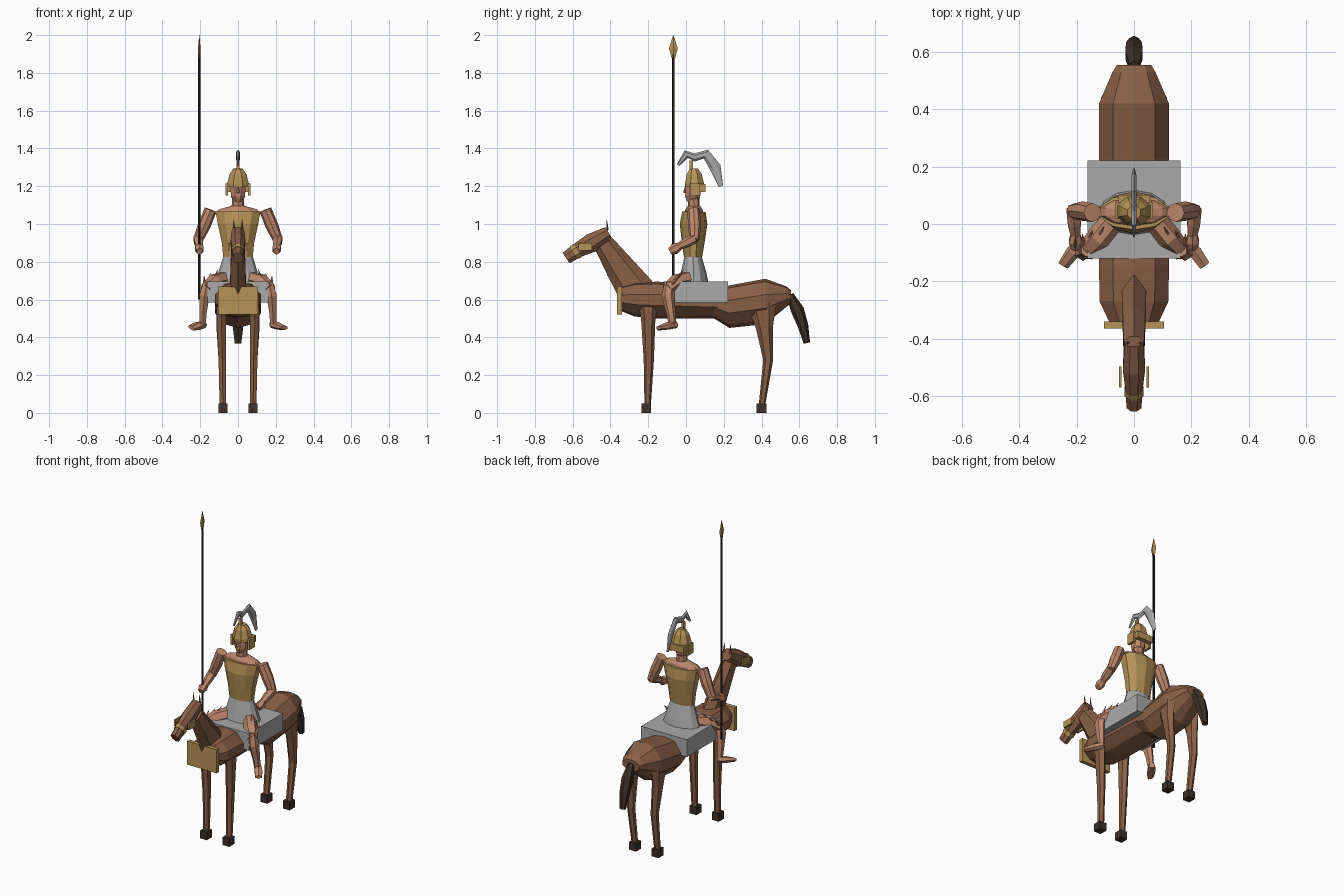
import bpy, bmesh, math
from mathutils import Vector


def material(name, rgb):
    m = bpy.data.materials.new(name)
    m.diffuse_color = (*rgb, 1)
    return m


BROWN = material("horse_brown", (0.25, 0.115, 0.062))
GOLD = material("bronze_gold", (0.47, 0.29, 0.095))
SKIN = material("skin", (0.52, 0.245, 0.15))
GREY = material("cloth_grey", (0.40, 0.40, 0.40))
DARK = material("dark_hair", (0.047, 0.031, 0.023))
SHAFT = material("shaft_black", (0.022, 0.016, 0.013))


def make(name, bm, mat):
    bmesh.ops.recalc_face_normals(bm, faces=bm.faces)
    me = bpy.data.meshes.new(name)
    bm.to_mesh(me)
    bm.free()
    me.materials.append(mat)
    ob = bpy.data.objects.new(name, me)
    bpy.context.collection.objects.link(ob)
    return ob


def loft(name, rings, mat):
    """Skin equal-length rings of points and cap both ends."""
    bm = bmesh.new()
    vs = [[bm.verts.new(p) for p in r] for r in rings]
    n = len(vs[0])
    for a, b in zip(vs, vs[1:]):
        for i in range(n):
            j = (i + 1) % n
            bm.faces.new((a[i], a[j], b[j], b[i]))
    bm.faces.new(vs[0])
    bm.faces.new(vs[-1])
    return make(name, bm, mat)


def limb(name, sections, mat, sides=6, side=1, ref=(1, 0, 0), phase=90):
    """Tapered tube; each section is (x, y, z, radius along ref, other radius)."""
    pts = [Vector((s[0] * side, s[1], s[2])) for s in sections]
    ref = Vector(ref)
    rings = []
    for i, p in enumerate(pts):
        t = (pts[min(i + 1, len(pts) - 1)] - pts[max(i - 1, 0)]).normalized()
        u = (ref - t * ref.dot(t)).normalized()
        v = t.cross(u)
        ring = []
        for k in range(sides):
            a = math.radians(phase) + 2 * math.pi * k / sides
            ring.append(p + u * sections[i][3] * math.cos(a) + v * sections[i][4] * math.sin(a))
        rings.append(ring)
    return loft(name, rings, mat)


def box(name, lo, hi, mat):
    bm = bmesh.new()
    bmesh.ops.create_cube(bm, size=1)
    for v in bm.verts:
        v.co = [(l + h) / 2 + c * (h - l) for l, h, c in zip(lo, hi, v.co)]
    return make(name, bm, mat)


def side_box(name, side, lo, hi, mat):
    xs = sorted((lo[0] * side, hi[0] * side))
    return box(name, (xs[0], *lo[1:]), (xs[1], *hi[1:]), mat)


def barrel(name, stations, mat):
    """Ridged body sections along y: (y, bottom, top, half width)."""
    rings = []
    for y, b, t, w in stations:
        h = t - b
        half = [(0.6 * w, t - 0.06 * h), (w, t - 0.35 * h), (w, b + 0.35 * h), (0.55 * w, b + 0.08 * h)]
        rings.append([(0, y, t)] + [(x, y, z) for x, z in half] + [(0, y, b)]
                     + [(-x, y, z) for x, z in reversed(half)])
    return loft(name, rings, mat)


# Horse body
barrel("horse_forequarters", [(-0.345, 0.54, 0.67, 0.085), (-0.27, 0.51, 0.69, 0.12),
                              (-0.15, 0.50, 0.695, 0.122), (0.22, 0.50, 0.665, 0.115)], BROWN)
barrel("horse_hindquarters", [(0.14, 0.505, 0.66, 0.112), (0.23, 0.45, 0.675, 0.122),
                              (0.42, 0.47, 0.71, 0.122), (0.53, 0.56, 0.67, 0.075),
                              (0.555, 0.58, 0.65, 0.06)], BROWN)
limb("horse_neck", [(0, -0.26, 0.64, 0.05, 0.10), (0, -0.35, 0.77, 0.045, 0.078),
                    (0, -0.435, 0.895, 0.042, 0.055)], BROWN)
limb("horse_head", [(0, -0.41, 0.955, 0.036, 0.036), (0, -0.50, 0.90, 0.042, 0.055),
                    (0, -0.575, 0.86, 0.032, 0.042), (0, -0.635, 0.82, 0.028, 0.036)],
     BROWN, sides=8, phase=22.5)
limb("noseband", [(0, -0.575, 0.86, 0.036, 0.045), (0, -0.593, 0.848, 0.035, 0.043)],
     GOLD, sides=8, phase=22.5)
limb("horse_tail", [(0, 0.55, 0.625, 0.02, 0.02), (0, 0.59, 0.545, 0.035, 0.035),
                    (0, 0.62, 0.46, 0.032, 0.028), (0, 0.64, 0.37, 0.02, 0.017)], DARK)
box("chest_plate", (-0.105, -0.365, 0.52), (0.105, -0.34, 0.67), GOLD)
box("saddle_blanket", (-0.162, -0.12, 0.585), (0.162, 0.222, 0.695), GREY)

for s, tag in ((1, "left"), (-1, "right")):
    # Horse legs, hooves, ears and cheek plates
    limb(f"horse_front_leg_{tag}", [(0.088, -0.20, 0.60, 0.03, 0.055), (0.088, -0.20, 0.50, 0.028, 0.038),
                                    (0.083, -0.197, 0.28, 0.023, 0.027), (0.08, -0.203, 0.04, 0.02, 0.017)],
         BROWN, side=s)
    limb(f"horse_hind_leg_{tag}", [(0.09, 0.40, 0.58, 0.03, 0.08), (0.09, 0.415, 0.46, 0.028, 0.047),
                                   (0.083, 0.435, 0.28, 0.023, 0.026), (0.08, 0.402, 0.04, 0.02, 0.017)],
         BROWN, side=s)
    for y, end in ((-0.21, "front"), (0.40, "hind")):
        side_box(f"{end}_hoof_{tag}", s, (0.055, y - 0.026, 0), (0.103, y + 0.026, 0.05), DARK)
    limb(f"horse_ear_{tag}", [(0.022, -0.415, 0.965, 0.008, 0.006), (0.022, -0.42, 1.025, 0.001, 0.001)],
         BROWN, sides=4, side=s)
    side_box(f"cheek_plate_{tag}", s, (0.043, -0.57, 0.86), (0.053, -0.498, 0.90), GOLD)

    # Rider arms
    limb(f"upper_arm_{tag}", [(0.145, 0.04, 1.075, 0.033, 0.033), (0.18, 0.045, 0.99, 0.034, 0.034),
                              (0.212, 0.045, 0.915, 0.026, 0.026)], SKIN, sides=8, side=s)
    limb(f"forearm_{tag}", [(0.212, 0.05, 0.925, 0.027, 0.027), (0.208, 0.0, 0.90, 0.026, 0.026),
                            (0.203, -0.045, 0.877, 0.018, 0.018)], SKIN, side=s)
    limb(f"hand_{tag}", [(0.203, -0.035, 0.882, 0.018, 0.022), (0.205, -0.06, 0.868, 0.026, 0.03),
                         (0.203, -0.085, 0.855, 0.018, 0.02)], SKIN, side=s)

    # Rider legs
    limb(f"thigh_{tag}", [(0.06, 0.03, 0.71, 0.045, 0.04), (0.125, -0.05, 0.695, 0.042, 0.042),
                          (0.172, -0.10, 0.655, 0.03, 0.034)], SKIN, side=s, ref=(0, 0, 1))
    limb(f"shin_{tag}", [(0.165, -0.09, 0.69, 0.022, 0.025), (0.178, -0.095, 0.62, 0.031, 0.034),
                         (0.185, -0.08, 0.53, 0.022, 0.025), (0.187, -0.07, 0.46, 0.018, 0.02)], SKIN, side=s)
    limb(f"foot_{tag}", [(0.18, -0.055, 0.468, 0.02, 0.02), (0.215, -0.10, 0.46, 0.026, 0.02),
                         (0.247, -0.145, 0.45, 0.022, 0.011)], SKIN, side=s, ref=(1, 0.8, 0))
    # Pointed folds around the thigh
    for k, (bx, by, tx, ty, tz) in enumerate(((0.15, -0.09, 0.105, -0.01, 0.76), (0.165, -0.09, 0.145, -0.02, 0.74),
                                              (0.175, -0.09, 0.18, -0.035, 0.725))):
        limb(f"thigh_fold_{tag}_{k}", [(bx, by, 0.665, 0.015, 0.015), (tx, ty, tz, 0.001, 0.001)],
             SKIN, sides=4, side=s)

    # Helmet cheek guards
    side_box(f"helmet_cheek_guard_{tag}", s, (0.052, 0.02, 1.15), (0.067, 0.075, 1.215), GOLD)

# Rider torso, skirt and neck
limb("skirt", [(0, 0.04, 0.66, 0.135, 0.085), (0, 0.04, 0.74, 0.105, 0.068),
               (0, 0.037, 0.83, 0.078, 0.045)], GREY, sides=12)
limb("breastplate", [(0, 0.037, 0.825, 0.082, 0.048), (0, 0.038, 0.90, 0.09, 0.06),
                     (0, 0.04, 1.0, 0.112, 0.073), (0, 0.042, 1.065, 0.125, 0.062)], GOLD, sides=10)
limb("shoulders", [(0, 0.042, 1.055, 0.135, 0.05), (0, 0.042, 1.078, 0.105, 0.045),
                   (0, 0.042, 1.095, 0.04, 0.033)], SKIN, sides=10)
limb("rider_neck", [(0, 0.042, 1.08, 0.034, 0.031), (0, 0.04, 1.16, 0.031, 0.03)], SKIN, sides=8)
limb("rider_head", [(0, 0.03, 1.115, 0.02, 0.028), (0, 0.035, 1.145, 0.04, 0.043),
                    (0, 0.04, 1.22, 0.045, 0.045)], SKIN, sides=8, phase=22.5)
limb("nose", [(0, -0.008, 1.165, 0.009, 0.008), (0, 0.0, 1.2, 0.005, 0.005)], SKIN, sides=4)

# Helmet with neck guard, crest knob and plume
limb("helmet_dome", [(0, 0.045, 1.195, 0.062, 0.054), (0, 0.045, 1.215, 0.062, 0.054),
                     (0, 0.043, 1.265, 0.047, 0.042), (0, 0.04, 1.293, 0.025, 0.024)],
     GOLD, sides=8, phase=22.5)
box("helmet_neck_guard", (-0.055, 0.075, 1.17), (0.055, 0.102, 1.212), GOLD)
box("crest_knob", (-0.008, 0.018, 1.285), (0.008, 0.036, 1.335), GOLD)
limb("plume", [(0, -0.042, 1.312, 0.004, 0.008), (0, 0.002, 1.37, 0.009, 0.022),
               (0, 0.045, 1.352, 0.01, 0.022), (0, 0.105, 1.37, 0.011, 0.026),
               (0, 0.155, 1.30, 0.01, 0.03), (0, 0.185, 1.20, 0.004, 0.012)], GREY)

# Spear
limb("spear_shaft", [(-0.205, -0.067, 0.60, 0.0065, 0.0065), (-0.205, -0.067, 1.90, 0.0065, 0.0065)], SHAFT)
limb("spear_head", [(-0.205, -0.067, 1.88, 0.005, 0.01), (-0.205, -0.067, 1.93, 0.007, 0.023),
                    (-0.205, -0.067, 2.0, 0.0008, 0.001)], GOLD, sides=4, phase=0)
